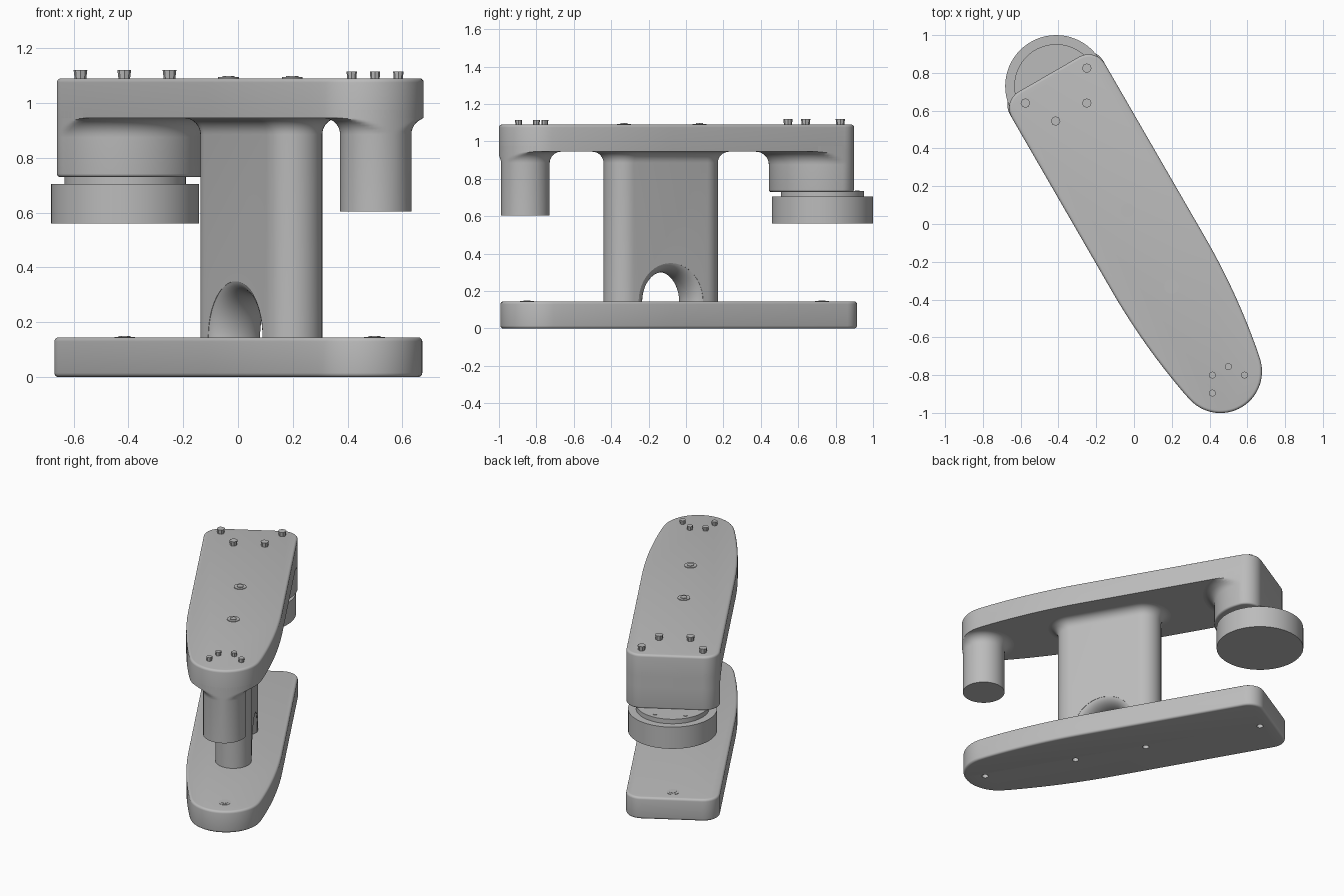
import bpy, bmesh
from math import sin, cos, pi, radians, hypot, sqrt
from mathutils import Matrix, Vector

if "Cube" in bpy.data.objects:
    bpy.data.objects.remove(bpy.data.objects["Cube"])

grey = bpy.data.materials.new("plain grey")
grey.use_nodes = True
grey.diffuse_color = (0.5, 0.5, 0.5, 1)
grey.node_tree.nodes["Principled BSDF"].inputs["Base Color"].default_value = (0.5, 0.5, 0.5, 1)

# Parts are made along a local axis, then swung to the diagonal
SWING = Matrix.Translation((0.005, 0.003, 0)) @ Matrix.Rotation(radians(-60), 4, 'Z')
HALF, TIP, TIP_R = 0.285, 0.905, 0.22
MOTOR_U, POST_U = -0.837, 0.995
PLATE_Z, TOP_Z, BASE_Z = 0.945, 1.09, 0.145


def loft(name, rings, bevel=0.0, rims=(), swing=True):
    """Closed skin through equal rings of points; rims lists the rings to round."""
    bm = bmesh.new()
    rows = [[bm.verts.new(p) for p in ring] for ring in rings]
    n = len(rows[0])
    for a, b in zip(rows, rows[1:]):
        for i in range(n):
            j = (i + 1) % n
            bm.faces.new((a[i], a[j], b[j], b[i]))
    caps = [bm.faces.new(rows[0][::-1]), bm.faces.new(rows[-1])]
    bmesh.ops.recalc_face_normals(bm, faces=bm.faces[:])
    edges = [e for k in rims for e in caps[k].edges]
    if edges:
        bmesh.ops.bevel(bm, geom=edges, offset=bevel, segments=4, profile=0.5, affect='EDGES')
    if swing:
        bm.transform(SWING)
    bmesh.ops.recalc_face_normals(bm, faces=bm.faces[:])
    mesh = bpy.data.meshes.new(name)
    bm.to_mesh(mesh)
    bm.free()
    mesh.materials.append(grey)
    obj = bpy.data.objects.new(name, mesh)
    bpy.context.collection.objects.link(obj)
    return obj


def activate(obj):
    bpy.ops.object.select_all(action='DESELECT')
    obj.select_set(True)
    bpy.context.view_layer.objects.active = obj


def smooth(obj):
    activate(obj)
    bpy.ops.object.shade_smooth_by_angle(angle=radians(35))


def cut(obj, cutter):
    activate(obj)
    mod = obj.modifiers.new("cut", 'BOOLEAN')
    mod.operation, mod.solver, mod.object = 'DIFFERENCE', 'EXACT', cutter
    bpy.ops.object.modifier_apply(modifier=mod.name)
    bpy.data.objects.remove(cutter)


def arc(cu, cv, r, start, end, steps):
    return [(cu + r * cos(radians(start + (end - start) * i / steps)),
             cv + r * sin(radians(start + (end - start) * i / steps))) for i in range(steps + 1)]


def at(points, z):
    return [(u, v, z) for u, v in points]


def flared(name, outline, bottom, fillet=0.06, bevel=0.0, rims=()):
    """Upright leg whose top spreads into the underside of the upper plate."""
    rings = [at(outline(0), bottom)]
    for i in range(9):
        a = i / 8 * pi / 2
        rings.append(at(outline(fillet * (1 - cos(a))), PLATE_Z - fillet + fillet * sin(a)))
    rings.append(at(outline(fillet), PLATE_Z + 0.03))
    return loft(name, rings, bevel, rims)


def disc(name, x, y, low, high, r, r_top=None, sides=64):
    rings = [at(arc(x, y, q, 0, 360 - 360 / sides, sides - 1), z)
             for z, q in ((low, r), (high, r_top or r))]
    return loft(name, rings, swing=False)


def world(u, v=0):
    p = SWING @ Vector((u, v, 0))
    return p.x, p.y


def back_corners(corner_u):
    back = arc(corner_u, 0.185, 0.1, 90, 180, 8)
    return back + [(u, -v) for u, v in back[::-1]]


# Plate outline: square rounded back, bowed sides, round tip
def plate_outline(corner_u, shift):
    side = []
    for i in range(15):
        u = 0.25 + i / 14 * 0.66
        side.append((u, HALF - 0.14 * (u - 0.25) ** 2))
    tip = arc(TIP, 0, TIP_R, -77, 77, 28)
    points = [(u, -v) for u, v in side] + tip + side[::-1] + back_corners(corner_u)
    return [(u + shift, v) for u, v in points]


low, high = plate_outline(-0.82, -0.01), plate_outline(-0.812, 0)
base = loft("base_plate", [at(low, 0), at(low, BASE_Z)], 0.015, (0, 1))
upper = loft("upper_plate", [at(high, PLATE_Z), at(high, TOP_Z)], 0.015, (1,))

# Screw holes in the underside of the base
hole_spots = [world(u) for u in (MOTOR_U, -0.08, 0.386, POST_U - 0.01)]
for x, y in hole_spots:
    cut(base, disc("hole_cutter", x, y, -0.02, 0.04, 0.02, sides=24))
smooth(base)
smooth(upper)


# Central column with a softly flared arched passage
def column_outline(off):
    r = 0.109 + off
    return arc(0.387, 0, r, -90, 90, 24) + arc(-0.067, 0, r, 90, 270, 24)


column = flared("column", column_outline, BASE_Z - 0.01)
tunnel = []
for i in range(-13, 14):
    a = max(-12, min(12, i)) / 12 * radians(80)
    spread = 1 - cos(a)
    w, h = 0.137 + 0.075 * spread, 0.155 + 0.06 * spread
    v = 0.109 * sin(a) if abs(i) < 13 else i * 0.01
    tunnel.append([(0.16 + w * cos(b * pi / 24), v, BASE_Z + h * sin(b * pi / 24))
                   for b in range(48)])
cut(column, loft("tunnel_cutter", tunnel))
smooth(column)


# Motor housing under the back end, kept inside the plate sides
def housing_outline(off):
    front = arc(MOTOR_U, 0, HALF + off, -82, 82, 40)
    return [(u, max(-HALF, min(HALF, v))) for u, v in front + back_corners(-0.812)]


smooth(flared("motor_housing", housing_outline, 0.73, 0.07, 0.012, (0,)))


# Front post, its flare kept inside the round tip
def post_outline(off):
    points = []
    for u, v in arc(POST_U, 0, 0.13 + off, 0, 354, 59):
        d = hypot(u - TIP, v)
        k = TIP_R / d if d > TIP_R else 1
        points.append((TIP + (u - TIP) * k, v * k))
    return points


smooth(flared("front_post", post_outline, 0.605))

# Round motor disc and its neck
mx, my = -0.412, 0.73
smooth(disc("motor_neck", mx, my, 0.69, 0.735, 0.222))
smooth(disc("motor_disc", mx, my, 0.56, 0.705, 0.27))
for i in range(6):
    a = radians(30 + 60 * i)
    smooth(disc("neck_pin", mx + 0.185 * cos(a), my + 0.185 * sin(a), 0.72, 0.738, 0.012, sides=12))

# Bolts on the upper plate
for x, y in ((-0.575, 0.64), (-0.415, 0.545), (-0.25, 0.64), (-0.25, 0.825)):
    smooth(disc("back_bolt", x, y, TOP_Z - 0.01, 1.12, 0.02, 0.025, 8))
for x, y in ((0.415, -0.8), (0.5, -0.755), (0.585, -0.8), (0.415, -0.895)):
    smooth(disc("front_bolt", x, y, TOP_Z - 0.01, 1.115, 0.016, 0.019, 8))

# Flat fasteners in the middle of the upper plate and on the ends of the base
for (x, y), z, rise in zip(hole_spots, (BASE_Z, TOP_Z, TOP_Z, BASE_Z), (0.002, 0.004, 0.004, 0.002)):
    smooth(disc("washer", x, y, z - 0.01, z + rise, 0.038, sides=32))
    smooth(disc("nut", x, y, z - 0.01, z + 2 * rise, 0.022, sides=6))
